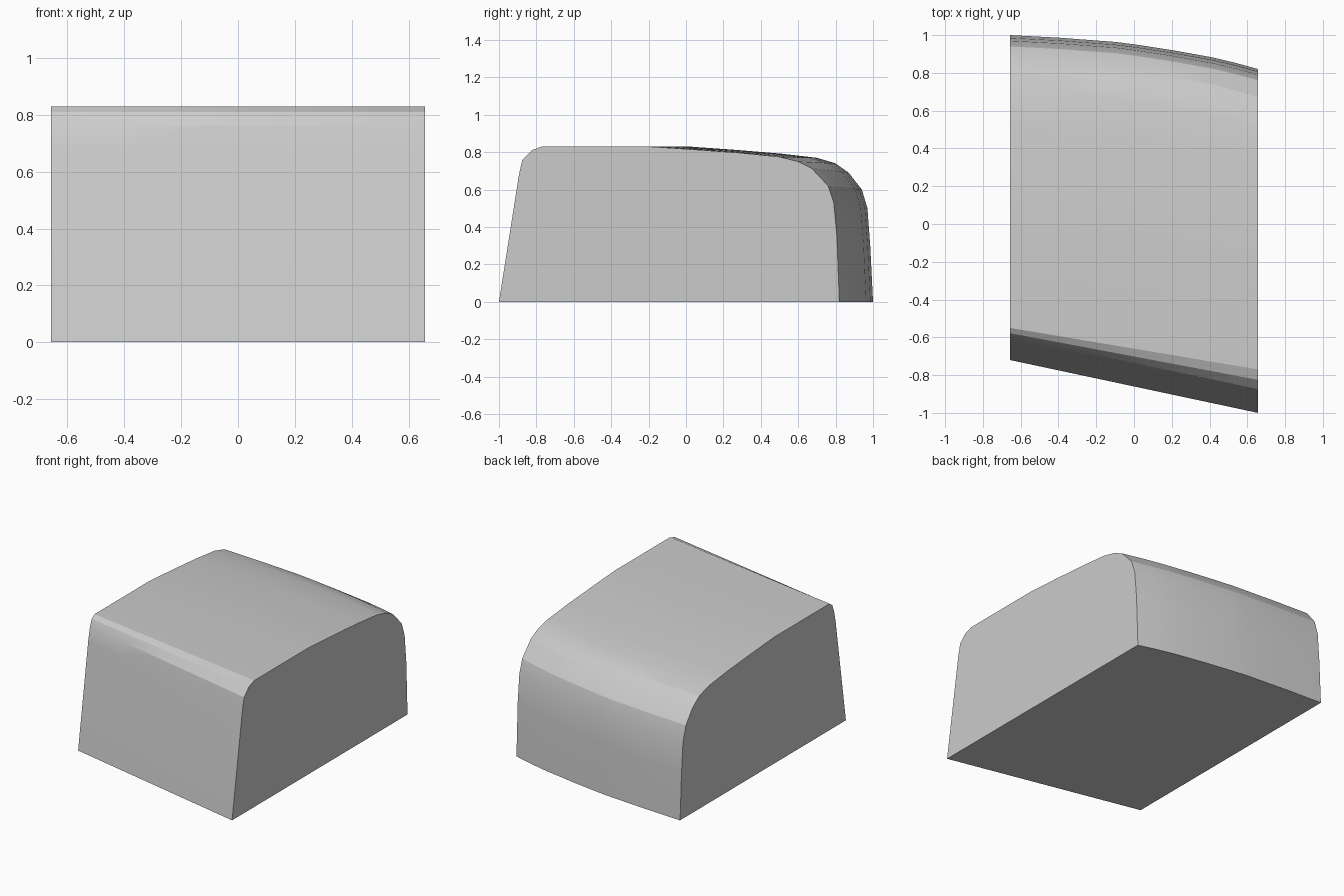
import bpy, bmesh, math

if "Cube" in bpy.data.objects:
    bpy.data.objects.remove(bpy.data.objects["Cube"])

# Side profiles (y, z), matching point for point, at the left and right ends
left_front = [(-0.72, 0), (-0.615, 0.68), (-0.597, 0.765), (-0.578, 0.81), (-0.55, 0.83)]
right_front = [(-1.0, 0), (-0.893, 0.68), (-0.875, 0.76), (-0.825, 0.81), (-0.77, 0.83)]
left_back = [(0.02, 0.83), (0.27, 0.812), (0.50, 0.793), (0.70, 0.77), (0.80, 0.74), (0.87, 0.69),
             (0.94, 0.60), (0.97, 0.50), (0.985, 0.30), (1.0, 0)]
right_back = [(-0.20, 0.83), (0.03, 0.815), (0.28, 0.797), (0.50, 0.775), (0.60, 0.75), (0.67, 0.715),
              (0.76, 0.62), (0.79, 0.53), (0.807, 0.35), (0.82, 0)]

# Stations across the width: x and how far the bowed back edge has moved
HALF = 0.657
stations = [(-HALF, 0), (-0.4, 0.075), (-0.1, 0.20), (0.0, 0.27), (0.2, 0.44),
            (0.42, 0.66), (0.54, 0.82), (HALF, 1)]


def blend(a, b, t):
    return [tuple(p + (q - p) * t for p, q in zip(u, v)) for u, v in zip(a, b)]


# Loft the body through the stations
bm = bmesh.new()
rings = []
for x, bow in stations:
    t = (x + HALF) / (2 * HALF)
    profile = blend(left_front, right_front, t) + blend(left_back, right_back, bow)
    rings.append([bm.verts.new((x, y, z)) for y, z in profile])
for a, b in zip(rings, rings[1:]):
    for i in range(len(a) - 1):
        bm.faces.new((a[i], a[i + 1], b[i + 1], b[i]))

# Flat end caps and base
bm.faces.new(rings[0])
bm.faces.new(rings[-1])
bm.faces.new([r[0] for r in rings] + [r[-1] for r in reversed(rings)])
bmesh.ops.recalc_face_normals(bm, faces=bm.faces)

mesh = bpy.data.meshes.new("rounded_block")
bm.to_mesh(mesh)
bm.free()
block = bpy.data.objects.new("rounded_block", mesh)
bpy.context.collection.objects.link(block)
bpy.context.view_layer.objects.active = block
block.select_set(True)
bpy.ops.object.shade_smooth_by_angle(angle=math.radians(18))
